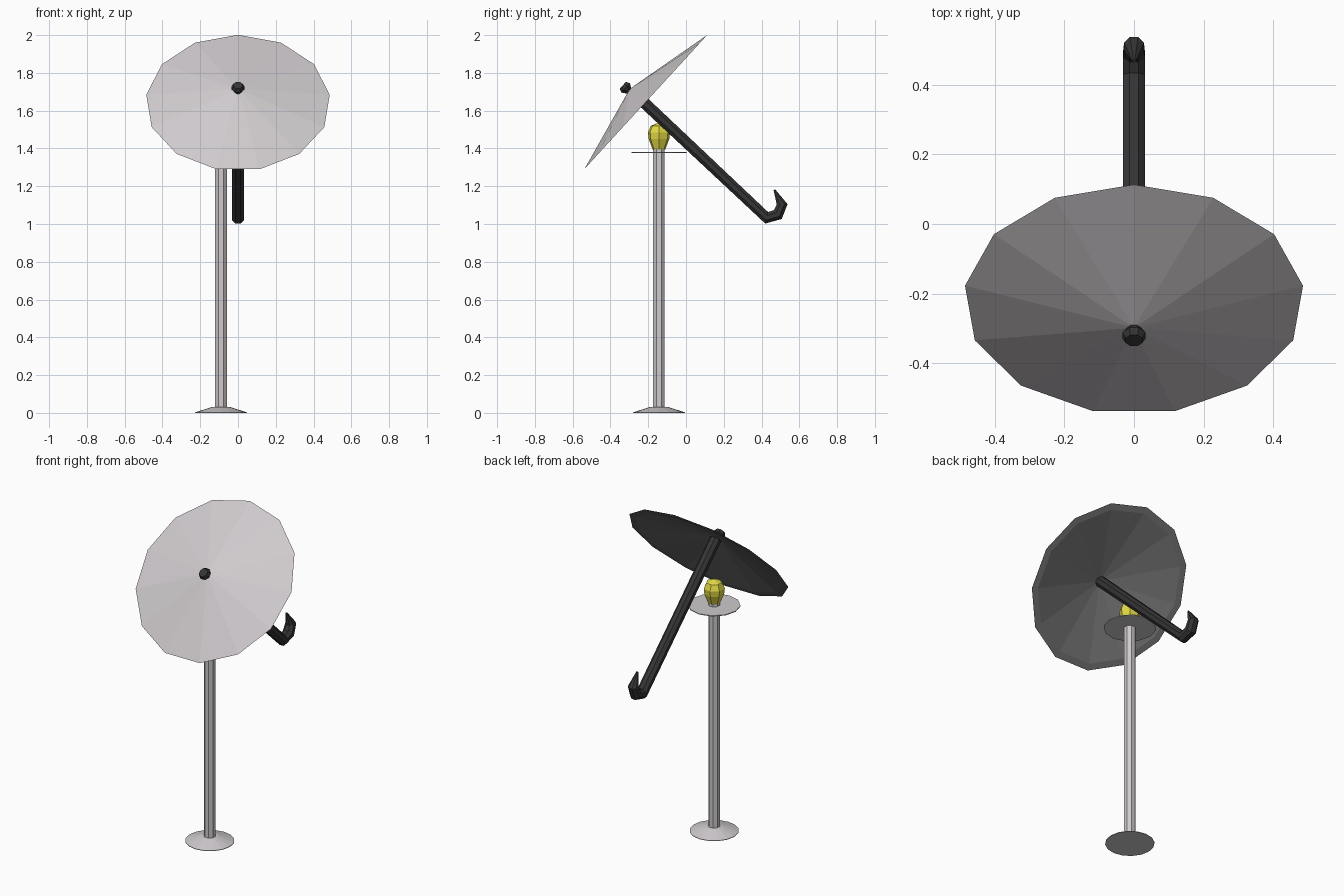
import bpy, bmesh, math
from mathutils import Vector, Matrix

if "Cube" in bpy.data.objects:
    bpy.data.objects.remove(bpy.data.objects["Cube"])


def material(name, rgb):
    m = bpy.data.materials.new(name)
    m.diffuse_color = (*rgb, 1)
    m.use_nodes = True
    m.node_tree.nodes["Principled BSDF"].inputs["Base Color"].default_value = m.diffuse_color
    return m


GREY = material("pale grey", (0.62, 0.59, 0.61))
DARK = material("dark grey lining", (0.20, 0.20, 0.20))
BLACK = material("near black", (0.035, 0.035, 0.035))
YELLOW = material("lamp yellow", (0.76, 0.69, 0.06))


def skin(name, rings, mat):
    """Join rings of points (a ring of one point is a pole) into a flat-faced solid."""
    bm = bmesh.new()
    loops = [[bm.verts.new(p) for p in r] for r in rings]
    n = max(len(r) for r in loops)
    for a, b in zip(loops, loops[1:]):
        for i in range(n):
            j = (i + 1) % n
            if len(a) == 1:
                bm.faces.new((a[0], b[i], b[j]))
            elif len(b) == 1:
                bm.faces.new((a[i], a[j], b[0]))
            else:
                bm.faces.new((a[i], a[j], b[j], b[i]))
    for r in (loops[0], loops[-1]):
        if len(r) > 2:
            bm.faces.new(r)
    bmesh.ops.recalc_face_normals(bm, faces=bm.faces)
    me = bpy.data.meshes.new(name)
    bm.to_mesh(me)
    bm.free()
    me.materials.append(mat)
    ob = bpy.data.objects.new(name, me)
    bpy.context.collection.objects.link(ob)
    return ob


def ring(mat4, r, h, n, start=0.0):
    if r == 0:
        return [mat4 @ Vector((0, 0, h))]
    return [mat4 @ Vector((r * math.cos(start + 2 * math.pi * i / n),
                           r * math.sin(start + 2 * math.pi * i / n), h)) for i in range(n)]


def lathe(name, mat4, profile, n, mat, start=0.0):
    return skin(name, [ring(mat4, r, h, n, start) for r, h in profile], mat)


# Lamp post: base, pole, plate and bulb
post = Matrix.Translation((-0.09, -0.143, 0))
lathe("post_base", post, [(0.137, 0), (0.137, 0.003), (0.045, 0.032)], 16, GREY)
lathe("pole", post, [(0.033, 0.02), (0.033, 1.405)], 8, GREY, math.pi / 8)
lathe("lamp_plate", post, [(0.146, 1.376), (0.146, 1.381)], 12, GREY)
lathe("bulb", post, [(0.034, 1.395), (0.056, 1.45), (0.060, 1.485), (0.044, 1.52),
                     (0, 1.538)], 7, YELLOW)

# Umbrella frame: local z runs along the shaft, out through the canopy
out = Vector((0, -0.737, 0.675)).normalized()
side = Vector((1, 0, 0))
up = out.cross(side)
tilt = Matrix((side, up, out)).transposed().to_4x4()
canopy_frame = Matrix.Translation((0, -0.217, 1.641)) @ tilt

# Canopy: 13-sided shallow cone with a turned-in hem and a dark lining
canopy = lathe("canopy", canopy_frame,
               [(0, 0.11), (0.489, 0), (0.45, 0.001), (0, 0.105)], 13, GREY, math.pi / 2)
canopy.data.materials.append(DARK)
for f in canopy.data.polygons:
    f.material_index = 1 if f.normal.dot(out) < 0 else 0

# Flared tip above the canopy
tip_frame = Matrix.Translation((0, -0.224, 1.633)) @ tilt
lathe("canopy_tip", tip_frame, [(0.020, 0.085), (0.020, 0.105), (0.036, 0.130), (0.026, 0.150)],
      8, BLACK, math.pi / 8)

# Shaft and hooked handle: one octagonal tube swept along a path in the YZ plane
path = [((-0.285, 1.702), 0.034, 0.033), ((0.427, 1.033), 0.034, 0.034),
        ((0.486, 1.050), 0.034, 0.034), ((0.509, 1.104), 0.031, 0.031),
        ((0.468, 1.181), 0.006, 0.005)]
pts = [Vector((0, *p[0])) for p in path]
rings = []
for i, (_, rx, ry) in enumerate(path):
    a, b = pts[max(i - 1, 0)], pts[min(i + 1, len(pts) - 1)]
    d_in = (pts[i] - a).normalized()
    d_out = (b - pts[i]).normalized()
    normal = side.cross((d_in + d_out).normalized())
    rings.append([pts[i] + side * rx * math.cos(t) + normal * ry * math.sin(t)
                  for t in (math.pi / 8 + k * math.pi / 4 for k in range(8))])
skin("shaft_and_handle", rings, BLACK)
